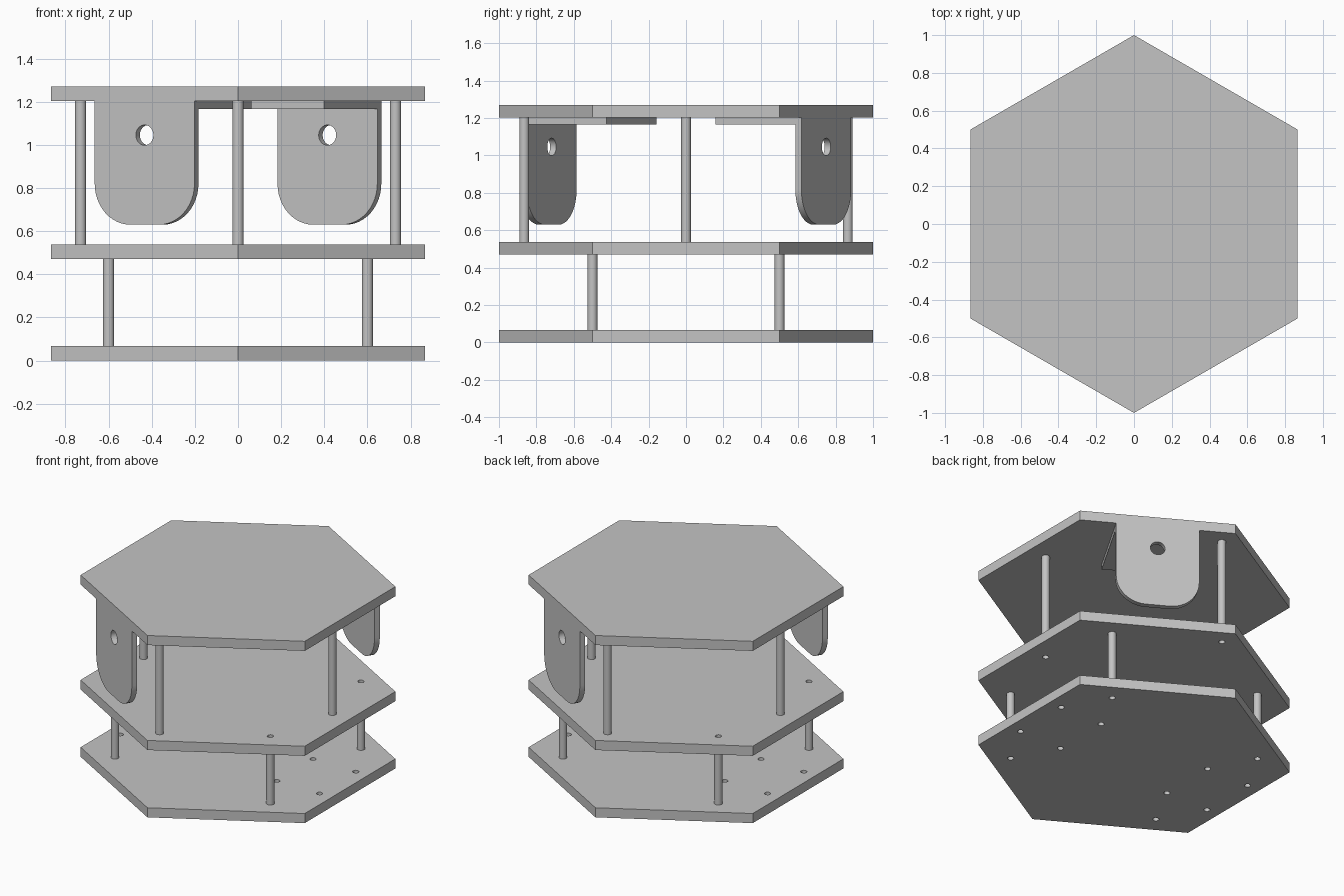
import bpy
import bmesh
from math import cos, sin, pi, radians
from mathutils import Matrix, Vector

cube = bpy.data.objects.get("Cube")
if cube:
    bpy.data.objects.remove(cube, do_unlink=True)

grey = bpy.data.materials.new("plain grey")
grey.use_nodes = True
colour = (0.55, 0.55, 0.55, 1)
grey.diffuse_color = colour
grey.node_tree.nodes["Principled BSDF"].inputs["Base Color"].default_value = colour

THICK = 0.067          # deck thickness
LEVELS = {"bottom": 0.0, "middle": 0.47, "top": 1.203}
APOTHEM = cos(pi / 6)  # centre of hexagon to flat side


def arc(cx, cy, r, start, end, steps):
    """Points along an arc, angles in degrees."""
    angles = [radians(start + (end - start) * i / steps) for i in range(steps + 1)]
    return [(cx + r * cos(a), cy + r * sin(a)) for a in angles]


def circle(cx, cy, r):
    return arc(cx, cy, r, 0, 360, 32)[:-1]


def finish(name, mesh, matrix):
    ob = bpy.data.objects.new(name, mesh)
    bpy.context.collection.objects.link(ob)
    ob.matrix_world = matrix
    mesh.materials.clear()
    mesh.materials.append(grey)
    bpy.ops.object.select_all(action='DESELECT')
    ob.select_set(True)
    bpy.context.view_layer.objects.active = ob
    bpy.ops.object.shade_smooth_by_angle(angle=radians(30))
    return ob


def sheet(name, loops, thickness, matrix):
    """Flat sheet: first loop is the outline, the others are holes."""
    curve = bpy.data.curves.new(name + " outline", 'CURVE')
    curve.dimensions = '2D'
    curve.fill_mode = 'BOTH'
    curve.extrude = thickness / 2
    for loop in loops:
        spline = curve.splines.new('POLY')
        spline.points.add(len(loop) - 1)
        for point, (x, y) in zip(spline.points, loop):
            point.co = (x, y, 0, 1)
        spline.use_cyclic_u = True
    temp = bpy.data.objects.new(name + " temp", curve)
    bpy.context.collection.objects.link(temp)
    bpy.context.view_layer.update()
    graph = bpy.context.evaluated_depsgraph_get()
    mesh = bpy.data.meshes.new_from_object(temp.evaluated_get(graph))
    bpy.data.objects.remove(temp, do_unlink=True)
    bpy.data.curves.remove(curve)
    bm = bmesh.new()
    bm.from_mesh(mesh)
    bmesh.ops.remove_doubles(bm, verts=bm.verts, dist=1e-5)
    bmesh.ops.recalc_face_normals(bm, faces=bm.faces)
    bm.to_mesh(mesh)
    bm.free()
    mesh.name = name
    return finish(name, mesh, matrix)


def post(name, x, y, z0, z1):
    bm = bmesh.new()
    bmesh.ops.create_cone(bm, cap_ends=True, segments=32, radius1=0.026,
                          radius2=0.026, depth=z1 - z0)
    mesh = bpy.data.meshes.new(name)
    bm.to_mesh(mesh)
    bm.free()
    finish(name, mesh, Matrix.Translation((x, y, (z0 + z1) / 2)))


# Hexagonal decks with screw holes
signs = (-1, 1)
lower_spots = [(0.6 * i, 0.5 * j) for i in signs for j in signs]
upper_spots = [(0.73, 0), (-0.73, 0), (0, 0.865), (0, -0.865)]
mount_spots = [(x * i, 0.2 * j) for x in (0.44, 0.77) for i in signs for j in signs]
holes = {"bottom": lower_spots + mount_spots,
         "middle": lower_spots + upper_spots,
         "top": []}
hexagon = arc(0, 0, 1, 30, 390, 6)[:-1]
for level, z in LEVELS.items():
    loops = [hexagon] + [circle(x, y, 0.02) for x, y in holes[level]]
    sheet(level + "_deck", loops, THICK, Matrix.Translation((0, 0, z + THICK / 2)))

# Posts between the decks
for x, y in lower_spots:
    post("lower_post", x, y, LEVELS["bottom"] + THICK, LEVELS["middle"])
for x, y in upper_spots:
    post("upper_post", x, y, LEVELS["middle"] + THICK, LEVELS["top"])

# Angle brackets hanging under two opposite sides of the top deck
W, BASE, R, T, DEPTH = 0.267, 0.63, 0.19, 0.037, 0.53
TOP = LEVELS["top"]
plate = ([(W, TOP), (-W, TOP)]
         + arc(R - W, BASE + R, R, 180, 270, 12)
         + arc(W - R, BASE + R, R, 270, 360, 12))
up = Vector((0, 0, 1))
for side, angle in (("front", 240), ("back", 60)):
    out = Vector((cos(radians(angle)), sin(radians(angle)), 0))
    along = up.cross(out)
    frame = Matrix((along, up, out)).transposed().to_4x4()
    sheet(side + "_bracket_plate", [plate, circle(0, 1.045, 0.047)], T,
          Matrix.Translation(out * (APOTHEM - T / 2)) @ frame)
    # Horizontal flange against the underside of the deck
    flange = [(-W, TOP - T), (W, TOP - T), (W, TOP), (-W, TOP)]
    length = DEPTH - T
    sheet(side + "_bracket_flange", [flange], length,
          Matrix.Translation(out * (APOTHEM - T - length / 2)) @ frame)
